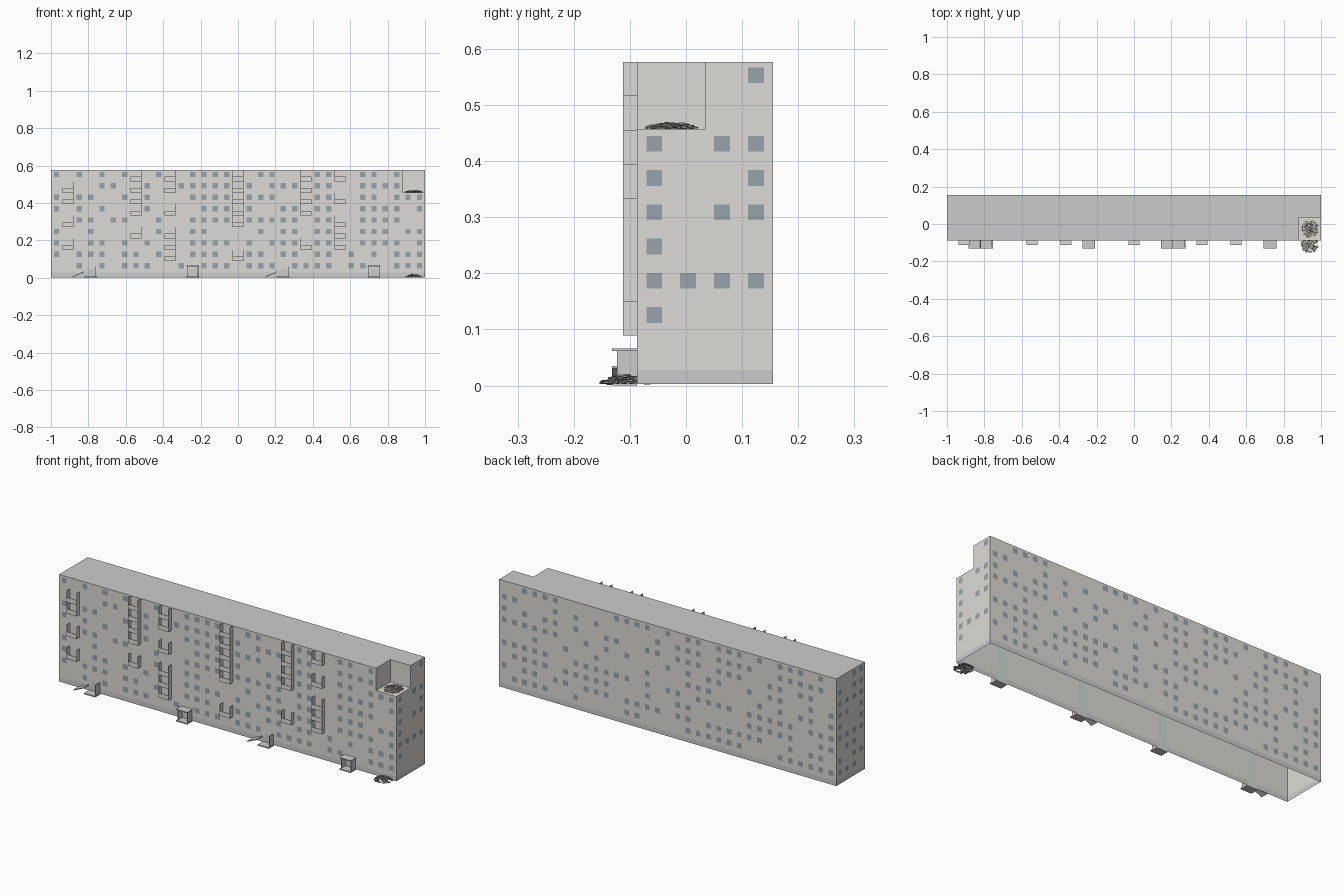
import bpy, bmesh, math, random
from mathutils import Matrix, Vector

if "Cube" in bpy.data.objects:
    bpy.data.objects.remove(bpy.data.objects["Cube"])

random.seed(4)
X0, X1, Y0, Y1 = -1.0, 1.0, -0.087, 0.155
BASE, PLINTH, TOP, H = 0.003, 0.028, 0.577, 0.061
NX, NY, NZ = 0.88, 0.035, 0.457          # broken corner
CX, CY = (X1 - X0) / 33, (Y1 - Y0) / 4   # window grid


def mat(name, r, g, b):
    m = bpy.data.materials.new(name)
    m.diffuse_color = (r, g, b, 1)
    m.use_nodes = True
    m.node_tree.nodes["Principled BSDF"].inputs["Base Color"].default_value = m.diffuse_color
    return m


WALL = mat("concrete", 0.72, 0.71, 0.67)
DARK = mat("dark_concrete", 0.58, 0.57, 0.55)
ROOF = mat("roofing", 0.52, 0.52, 0.52)
GLASS = mat("window_glass", 0.31, 0.37, 0.41)
PALE = mat("pale_green", 0.62, 0.72, 0.66)
RUBBLE = mat("rubble_grey", 0.36, 0.35, 0.33)


def finish(bm, name, material):
    me = bpy.data.meshes.new(name)
    bm.to_mesh(me)
    bm.free()
    me.materials.append(material)
    ob = bpy.data.objects.new(name, me)
    bpy.context.collection.objects.link(ob)
    return ob


def face(bm, pts):
    return bm.faces.new([bm.verts.new(p) for p in pts])


def box(bm, x0, x1, y0, y1, z0, z1, rot=None):
    c = Vector(((x0 + x1) / 2, (y0 + y1) / 2, (z0 + z1) / 2))
    m = Matrix.Translation(c) @ (rot or Matrix()) @ Matrix.Diagonal((x1 - x0, y1 - y0, z1 - z0, 1))
    bmesh.ops.create_cube(bm, size=1, matrix=m)


def walls(bm, outline, z0, z1):
    for a, b in zip(outline, outline[1:] + outline[:1]):
        face(bm, [(*a, z0), (*b, z0), (*b, z1), (*a, z1)])


# Open-bottomed shell: plinth, walls, broken corner ledge and roof
rect = [(X0, Y0), (X1, Y0), (X1, Y1), (X0, Y1)]
notched = [(X0, Y0), (NX, Y0), (NX, NY), (X1, NY), (X1, Y1), (X0, Y1)]
bm = bmesh.new()
walls(bm, rect, BASE, PLINTH)
finish(bm, "plinth", DARK)
bm = bmesh.new()
walls(bm, rect, PLINTH, NZ)
walls(bm, notched, NZ, TOP)
face(bm, [(NX, Y0, NZ), (X1, Y0, NZ), (X1, NY, NZ), (NX, NY, NZ)])
finish(bm, "walls", WALL)
bm = bmesh.new()
face(bm, [(x, y, TOP) for x, y in notched])
finish(bm, "roof", ROOF)

# Window layout, one line of column numbers per storey from the ground up
FRONT = [
    "2 4 6 7 8 11 13 14 15 17 18 19 21 22 23 24 26 27 30 31 32",
    "0 2 3 4 6 7 9 12 13 14 17 18 20 21 23 24 26 28 30 31 32",
    "0 3 4 6 8 12 13 14 15 17 19 20 21 23 24 27 28 29 30 32",
    "0 3 9 12 13 18 20 21 23 24 27 28 29 31 32",
    "2 3 5 6 9 12 13 14 15 17 18 19 20 21 23 24 27 28 29 30",
    "0 2 4 8 13 14 15 17 20 21 23 24 27 28 29 30 32",
    "0 2 3 6 8 12 13 14 15 17 18 19 23 24 27 28 30 31 32",
    "4 5 8 11 12 13 14 15 17 19 20 21 23 24 27 28 29 30",
    "0 2 4 6 9 12 13 14 15 18 19 23 24 27 28 30",
]
RIGHT = ["", "0", "0 1 2 3", "0", "0 2 3", "0 3", "0 2 3", "", "3"]
BACK = [" ".join(str(c) for c in range(33) if random.random() < 0.6) for _ in range(9)]
LEFT = [" ".join(str(c) for c in range(4) if random.random() < 0.8) for _ in range(9)]


def windows(name, layout, place):
    bm = bmesh.new()
    s = 0.014
    for storey, line in enumerate(layout):
        z = PLINTH + H * storey + 0.037
        for c in map(int, line.split()):
            face(bm, [place(c, u, z + v) for u, v in ((-s, -s), (s, -s), (s, s), (-s, s))])
    finish(bm, name, GLASS)


E = 0.0006
windows("front_windows", FRONT, lambda c, u, z: (X0 + CX * (c + 0.5) + u, Y0 - E, z))
windows("back_windows", BACK, lambda c, u, z: (X0 + CX * (c + 0.5) - u, Y1 + E, z))
windows("right_windows", RIGHT, lambda c, u, z: (X1 + E, Y0 + CY * (c + 0.5) + u, z))
windows("left_windows", LEFT, lambda c, u, z: (X0 - E, Y0 + CY * (c + 0.5) - u, z))

# Balconies: floor, full-height side panels and a half-height parapet
BALCONIES = {1: (2, 4, 6, 7), 7: (3, 5, 6, 7, 8), 10: (1, 2, 3, 5, 7, 8),
             16: (1, 4, 5, 6, 7, 8), 22: (2, 5, 6, 7, 8), 25: (2, 3, 4, 6, 8)}
bm = bmesh.new()
T, YB = 0.002, Y0 - 0.025
for c, storeys in BALCONIES.items():
    x = X0 + CX * (c + 0.5)
    for i in storeys:
        z = PLINTH + H * i
        box(bm, x - 0.029, x + 0.029, YB, Y0, z, z + T)
        box(bm, x - 0.029, x + 0.029, YB, YB + T, z, z + 0.025)
        for s in (-1, 1):
            box(bm, x + s * 0.029 - T / 2, x + s * 0.029 + T / 2, YB, Y0, z, z + H)
finish(bm, "balconies", WALL)

# Entrances: two with intact canopies, two with the canopy fallen to the left
porch, doors, strips = bmesh.new(), bmesh.new(), bmesh.new()
for c, broken in ((3, True), (12, False), (20, True), (28, False)):
    x = X0 + CX * (c + 0.5)
    box(porch, x - 0.033, x + 0.033, -0.132, Y0, 0.0, 0.006)
    box(porch, x + 0.027, x + 0.030, -0.123, Y0, 0.006, 0.062)
    if broken:
        rot = Matrix.Rotation(-math.radians(24), 4, 'Y')
        box(porch, x - 0.099, x - 0.031, -0.132, Y0, 0.017, 0.021, rot)
    else:
        box(porch, x - 0.030, x - 0.027, -0.123, Y0, 0.006, 0.062)
        box(porch, x - 0.034, x + 0.034, -0.132, Y0, 0.062, 0.066)
    face(doors, [(x + u, Y0 - E, z) for u, z in
                 ((-0.02, 0.006), (0.02, 0.006), (0.02, 0.05), (-0.02, 0.05))])
    face(strips, [(x + u, Y0 + 0.001, z) for u, z in
                  ((-0.025, 0.005), (0.025, 0.005), (0.025, 0.56), (-0.025, 0.56))])
finish(porch, "entrance_porches", DARK)
finish(doors, "entrance_doors", DARK)
finish(strips, "inner_stair_strips", PALE)


# Rubble heaps: low mounds of tumbled chunks
def heap(name, x, y, z, r, height):
    bm = bmesh.new()
    for _ in range(170):
        a, d = random.uniform(0, math.tau), math.sqrt(random.random())
        top = height * (1 - d ** 2)
        s = random.uniform(0.004, 0.008)
        p = Vector((x + r * d * math.cos(a), y + r * d * math.sin(a),
                    z + 0.002 + top * random.uniform(0.5, 1)))
        rot = Matrix.Rotation(random.uniform(0, 3), 4, 'Z') @ Matrix.Rotation(random.uniform(-.5, .5), 4, 'X')
        bmesh.ops.create_cube(bm, size=1, matrix=Matrix.Translation(p) @ rot
                              @ Matrix.Diagonal((s * 1.5, s, s * 0.45, 1)))
    finish(bm, name, RUBBLE)


heap("ledge_rubble", 0.94, -0.025, NZ, 0.045, 0.009)
heap("ground_rubble", 0.94, -0.107, 0.002, 0.045, 0.015)
